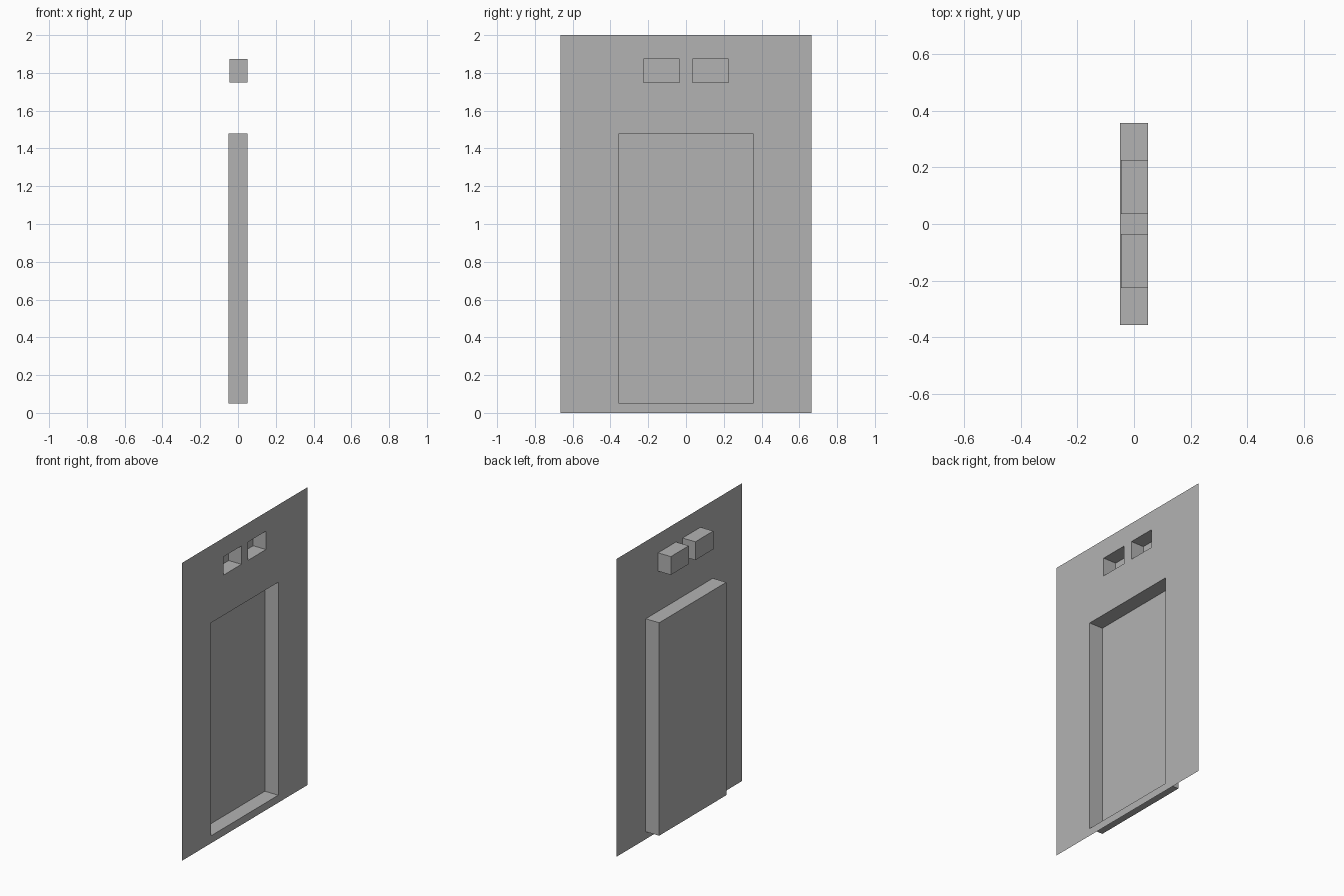
import bpy
import bmesh
from mathutils import Vector

cube = bpy.data.objects.get("Cube")
if cube:
    bpy.data.objects.remove(cube, do_unlink=True)

# One plain grey for the whole pressed sheet
grey = bpy.data.materials.new("plain_grey")
grey.use_nodes = True
colour = (0.45, 0.45, 0.45, 1)
grey.diffuse_color = colour
grey.node_tree.nodes["Principled BSDF"].inputs["Base Color"].default_value = colour

FRONT_X = 0.05
HALF_WIDTH, HEIGHT = 0.665, 2.0
# Openings as (y min, y max, z min, z max)
DOOR = (-0.356, 0.356, 0.05, 1.48)
WINDOW = (0.035, 0.225, 1.75, 1.873)
MIRRORED_WINDOW = (-WINDOW[1], -WINDOW[0], WINDOW[2], WINDOW[3])
OPENINGS = (DOOR, WINDOW, MIRRORED_WINDOW)


def rectangle(bm, y0, y1, z0, z1):
    """Upright rectangle facing +x."""
    corners = ((y0, z0), (y1, z0), (y1, z1), (y0, z1))
    return bm.faces.new([bm.verts.new((FRONT_X, y, z)) for y, z in corners])


def finish(name, bm):
    mesh = bpy.data.meshes.new(name)
    bm.to_mesh(mesh)
    bm.free()
    mesh.materials.append(grey)
    bpy.context.collection.objects.link(bpy.data.objects.new(name, mesh))


def recess(name, opening, depth):
    """Open tray pushed back from the sheet."""
    bm = bmesh.new()
    back = rectangle(bm, *opening)
    walls = bmesh.ops.extrude_edge_only(bm, edges=list(back.edges))
    rim = [v for v in walls["geom"] if isinstance(v, bmesh.types.BMVert)]
    bmesh.ops.translate(bm, verts=list(back.verts), vec=Vector((-depth, 0, 0)))
    assert len(rim) == 4
    bmesh.ops.recalc_face_normals(bm, faces=bm.faces)
    back = min(bm.faces, key=lambda f: f.calc_center_median().x)
    back.normal_update()
    if back.normal.x < 0:
        bmesh.ops.reverse_faces(bm, faces=bm.faces)
    finish(name, bm)


# Thin sheet, cut into cells so the openings can be left out
ys = sorted({-HALF_WIDTH, HALF_WIDTH, *(y for o in OPENINGS for y in o[:2])})
zs = sorted({0, HEIGHT, *(z for o in OPENINGS for z in o[2:])})
sheet = bmesh.new()
for y0, y1 in zip(ys, ys[1:]):
    for z0, z1 in zip(zs, zs[1:]):
        y, z = (y0 + y1) / 2, (z0 + z1) / 2
        if not any(o[0] < y < o[1] and o[2] < z < o[3] for o in OPENINGS):
            rectangle(sheet, y0, y1, z0, z1)
bmesh.ops.remove_doubles(sheet, verts=sheet.verts, dist=0.0001)
finish("wall_sheet", sheet)

# Door and the pair of small windows
recess("door_recess", DOOR, 0.1)
recess("left_window_recess", WINDOW, 0.095)
recess("right_window_recess", MIRRORED_WINDOW, 0.095)
